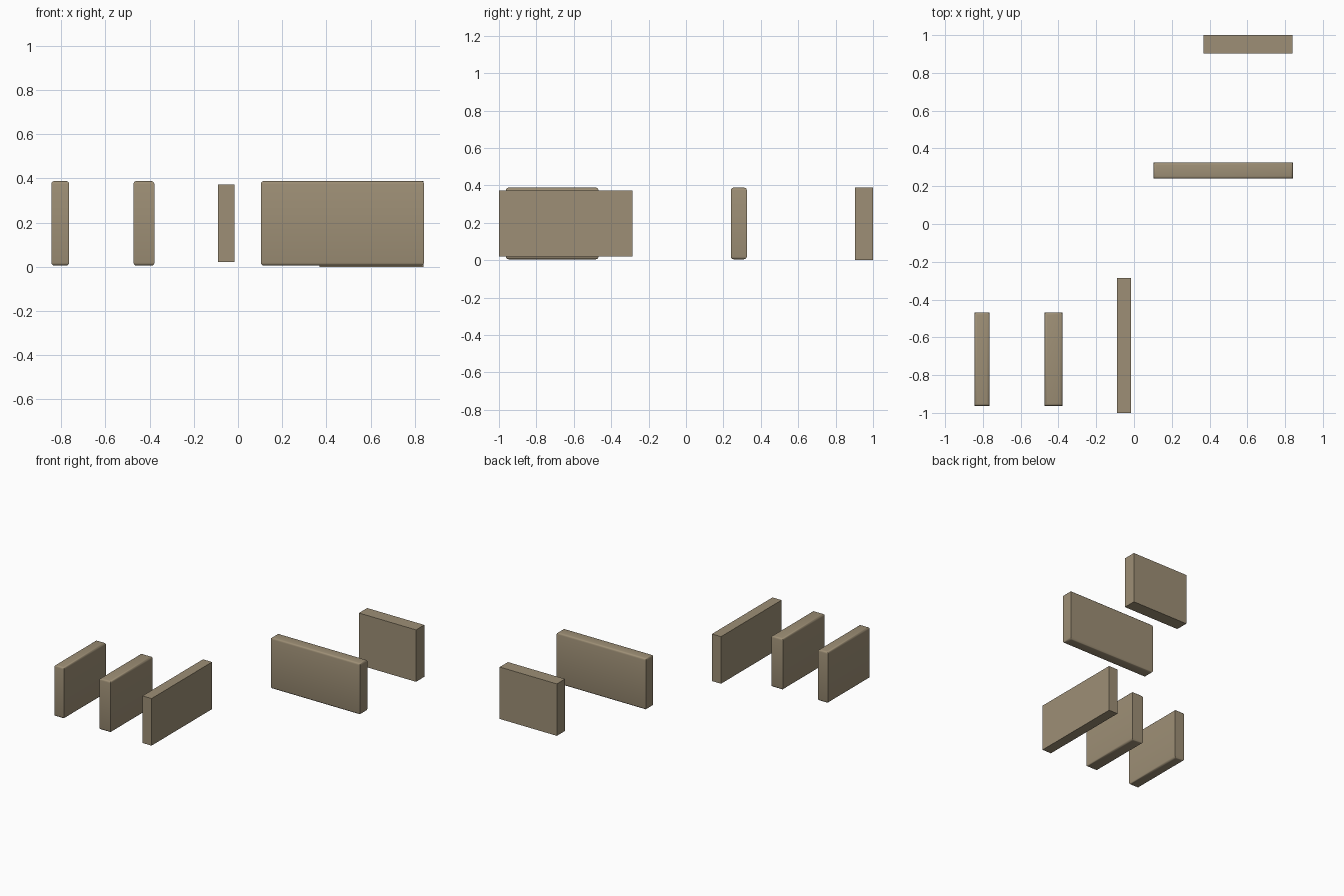
import bpy
import bmesh
from mathutils import Vector

if "Cube" in bpy.data.objects:
    bpy.data.objects.remove(bpy.data.objects["Cube"])

stone = bpy.data.materials.new("warm_stone")
stone.diffuse_color = (0.34, 0.275, 0.18, 1)
stone.use_nodes = True
stone.node_tree.nodes["Principled BSDF"].inputs["Base Color"].default_value = stone.diffuse_color


def slab(name, lo, hi, bevel=0.0):
    """Box between two corners, optionally with rounded top and bottom rims."""
    lo, hi = Vector(lo), Vector(hi)
    bm = bmesh.new()
    bmesh.ops.create_cube(bm, size=1)
    for v in bm.verts:
        v.co = Vector(((v.co[i] + 0.5) * (hi[i] - lo[i]) + lo[i]) for i in range(3))
    if bevel:
        rims = [e for e in bm.edges if abs(e.verts[0].co.z - e.verts[1].co.z) < 1e-5]
        bmesh.ops.bevel(bm, geom=rims, offset=bevel, segments=3,
                        profile=0.5, affect='EDGES')
    mesh = bpy.data.meshes.new(name)
    bm.to_mesh(mesh)
    bm.free()
    mesh.materials.append(stone)
    ob = bpy.data.objects.new(name, mesh)
    bpy.context.collection.objects.link(ob)
    bpy.context.view_layer.objects.active = ob
    ob.select_set(True)
    bpy.ops.object.shade_smooth_by_angle(angle=0.6)
    ob.select_set(False)


# Two matching short walls on the left
slab("left_wall", (-0.845, -0.963, 0.005), (-0.764, -0.468, 0.388), 0.014)
slab("inner_left_wall", (-0.473, -0.963, 0.005), (-0.378, -0.468, 0.388), 0.014)
# Lower, sharp-edged long wall in the middle
slab("middle_wall", (-0.09, -1.0, 0.021), (-0.015, -0.285, 0.373))
# Long crosswise wall
slab("cross_wall", (0.103, 0.24, 0.005), (0.842, 0.325, 0.388), 0.014)
# Sharp-edged back wall
slab("back_wall", (0.368, 0.903, 0.0), (0.84, 1.0, 0.388))
